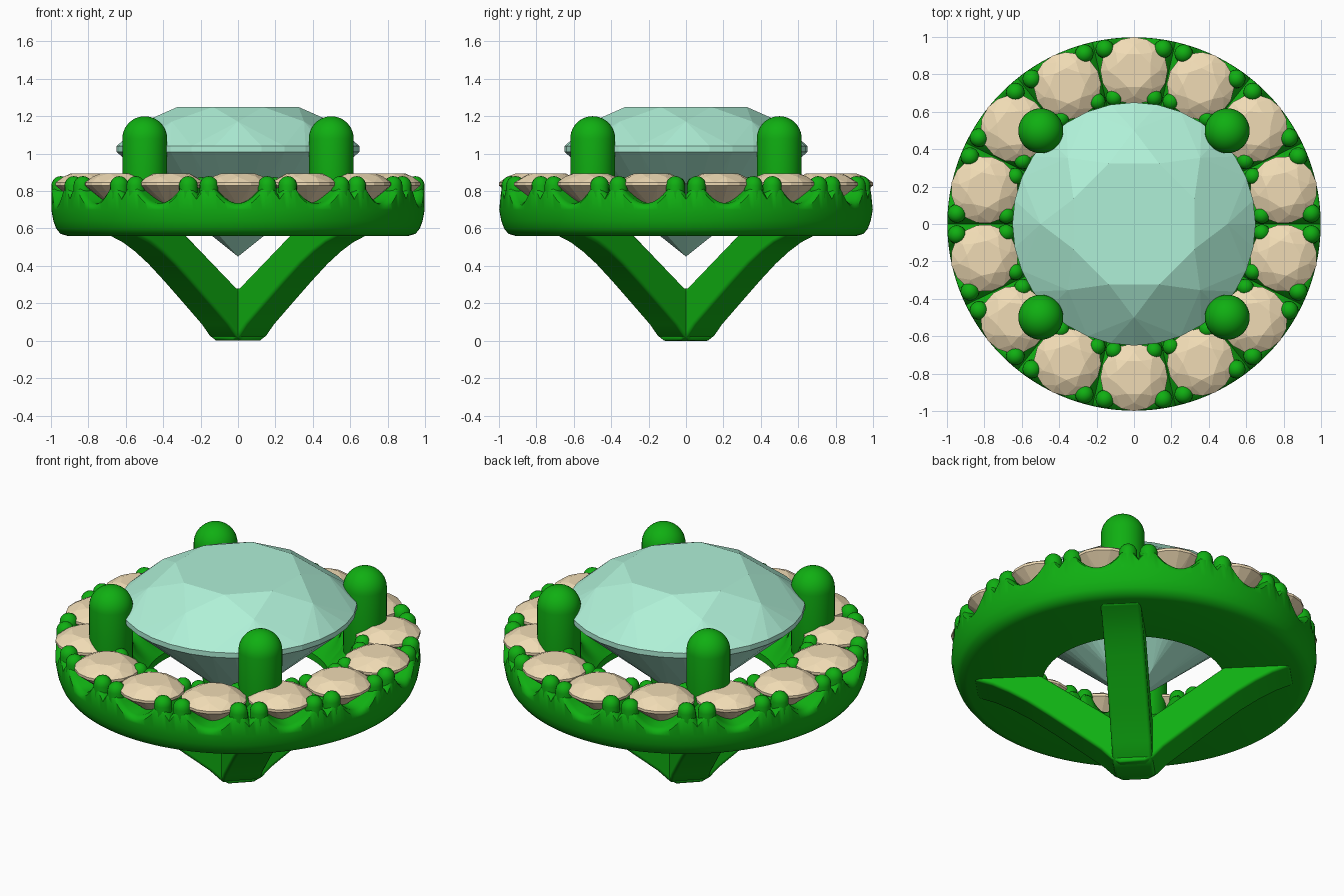
import bpy, bmesh, math
from math import sin, cos, pi, radians
from mathutils import Matrix, Vector

if "Cube" in bpy.data.objects:
    bpy.data.objects.remove(bpy.data.objects["Cube"])

N = 14                      # halo stones
STEP = 2 * pi / N


def material(name, rgb):
    m = bpy.data.materials.new(name)
    m.diffuse_color = (*rgb, 1)
    m.use_nodes = True
    m.node_tree.nodes["Principled BSDF"].inputs["Base Color"].default_value = m.diffuse_color
    return m


METAL = material("green_metal", (0.005, 0.43, 0.006))
MINT = material("mint_gem", (0.43, 0.87, 0.68))
CREAM = material("cream_gem", (0.87, 0.71, 0.46))


def finish(bm, name, mat, angle=None):
    bmesh.ops.recalc_face_normals(bm, faces=bm.faces)
    me = bpy.data.meshes.new(name)
    bm.to_mesh(me)
    bm.free()
    me.materials.append(mat)
    ob = bpy.data.objects.new(name, me)
    bpy.context.collection.objects.link(ob)
    if angle:
        bpy.ops.object.select_all(action='DESELECT')
        ob.select_set(True)
        bpy.context.view_layer.objects.active = ob
        bpy.ops.object.shade_smooth_by_angle(angle=radians(angle))
    return ob


def brilliant(bm, r, table_r, z_culet, z_low, z_high, z_table, seg, mat=Matrix()):
    """Round brilliant cut: convex hull of table, star, girdle and pavilion points."""
    pts = []

    def ring(count, rad, z, off=0.0):
        for i in range(count):
            a = 2 * pi * i / count + off
            pts.append(Vector((rad * cos(a), rad * sin(a), z)))
    half = pi / 8
    star_r = (table_r + r) / 2
    star_z = z_table - (z_table - z_high) * (star_r * cos(half) - table_r) / (r - table_r)
    low_r = r * 0.24
    low_z = z_culet + (z_low - z_culet) * low_r * cos(half) / r
    ring(8, table_r, z_table, half)
    ring(8, star_r, star_z)
    ring(seg, r, z_high)
    ring(seg, r, z_low)
    ring(8, low_r, low_z)
    pts.append(Vector((0, 0, z_culet)))
    verts = [bm.verts.new(mat @ p) for p in pts]
    res = bmesh.ops.convex_hull(bm, input=verts)
    junk = {g for g in res['geom_interior'] + res['geom_unused'] if isinstance(g, bmesh.types.BMVert)}
    bmesh.ops.delete(bm, geom=list(junk), context='VERTS')


def prong(bm, rad, ang, z_base, z_top, r, seg, rings):
    """Round-topped pin at a polar position."""
    vs = bmesh.ops.create_uvsphere(bm, u_segments=seg, v_segments=rings, radius=r)['verts']
    for v in vs:
        if v.co.z < -1e-4:
            v.co.z += z_base - z_top + 2 * r
        v.co += Vector((rad * cos(ang), rad * sin(ang), z_top - r))


# centre gem
bm = bmesh.new()
brilliant(bm, 0.65, 0.35, 0.45, 1.01, 1.04, 1.25, 32)
bmesh.ops.dissolve_limit(bm, angle_limit=radians(1), verts=bm.verts, edges=bm.edges)
finish(bm, "centre_gem", MINT)

# ring of small gems
bm = bmesh.new()
for i in range(N):
    place = Matrix.Rotation(pi / 2 + i * STEP, 4, 'Z') @ Matrix.Translation((0.82, 0, 0))
    one = bmesh.new()
    brilliant(one, 0.18, 0.095, 0.69, 0.83, 0.845, 0.895, 16, place)
    me = bpy.data.meshes.new("tmp")
    one.to_mesh(me)
    one.free()
    bm.from_mesh(me)
    bpy.data.meshes.remove(me)
finish(bm, "halo_gems", CREAM)


# halo ring with a scalloped top
def top_height(u):
    """u = 0 under a stone, 1 midway between two stones."""
    z = 0.735 + 0.09 * min(1, (u / 0.6) ** 2)
    if u > 0.85:
        z -= 0.045 * (u - 0.85) / 0.15
    return z


lower = [(0.998, 0.70), (0.987, 0.64), (0.972, 0.60), (0.95, 0.572), (0.91, 0.56),
         (0.50, 0.56), (0.50, 0.60), (0.58, 0.68)]
upper = [(0.625, -0.02), (0.65, 0.0), (0.82, 0.0), (0.965, 0.0), (0.985, -0.008), (0.997, -0.024)]
bm = bmesh.new()
SEG = N * 24
loops = []
for i in range(SEG):
    a = pi / 2 + 2 * pi * i / SEG
    k = (i % 24) / 24
    u = 2 * min(k, 1 - k)
    prof = lower + [(r, top_height(u) + dz) for r, dz in upper]
    loops.append([bm.verts.new((r * cos(a), r * sin(a), z)) for r, z in prof])
n = len(loops[0])
for i in range(SEG):
    A, B = loops[i], loops[(i + 1) % SEG]
    for j in range(n):
        bm.faces.new((A[j], A[(j + 1) % n], B[(j + 1) % n], B[j]))
finish(bm, "halo_ring", METAL, 40)

# pairs of small pins between the halo gems, outside and inside
bm = bmesh.new()
for i in range(N):
    mid = pi / 2 + (i + 0.5) * STEP
    for s in (-1, 1):
        prong(bm, 0.949, mid + s * radians(3.4), 0.66, 0.88, 0.05, 16, 10)
        prong(bm, 0.685, mid + s * radians(3.9), 0.66, 0.875, 0.045, 16, 10)
finish(bm, "halo_pins", METAL, 60)

# four large prongs holding the centre gem
bm = bmesh.new()
for i in range(4):
    prong(bm, 0.705, pi / 4 + i * pi / 2, 0.60, 1.20, 0.12, 40, 20)
finish(bm, "main_prongs", METAL, 60)

# crossed V-shaped supports below the halo
under = [(0.07, 0), (0.115, 0.025), (0.173, 0.085), (0.32, 0.205), (0.456, 0.315),
         (0.58, 0.41), (0.68, 0.475), (0.77, 0.523), (0.87, 0.56), (0.87, 0.60)]
inner = [(0.52, 0.60), (0.49, 0.56), (0.11, 0.28)]
right = under + inner
outline = right + [(-r, z) for r, z in reversed(right)]
for k, name in enumerate(("support_a", "support_b")):
    bm = bmesh.new()
    rot = Matrix.Rotation(pi / 4 + k * pi / 2, 4, 'Z')
    face = bm.faces.new([bm.verts.new(rot @ Vector((r, -0.11, z))) for r, z in outline])
    ext = bmesh.ops.extrude_face_region(bm, geom=[face])
    moved = [g for g in ext['geom'] if isinstance(g, bmesh.types.BMVert)]
    bmesh.ops.translate(bm, verts=moved, vec=rot @ Vector((0, 0.22, 0)))
    ob = finish(bm, name, METAL)
    bev = ob.modifiers.new("soft_edges", 'BEVEL')
    bev.width = 0.02
    bev.segments = 3
    bev.limit_method = 'ANGLE'
    bev.angle_limit = radians(50)
    for p in ob.data.polygons:
        p.use_smooth = True
    bev.harden_normals = True
